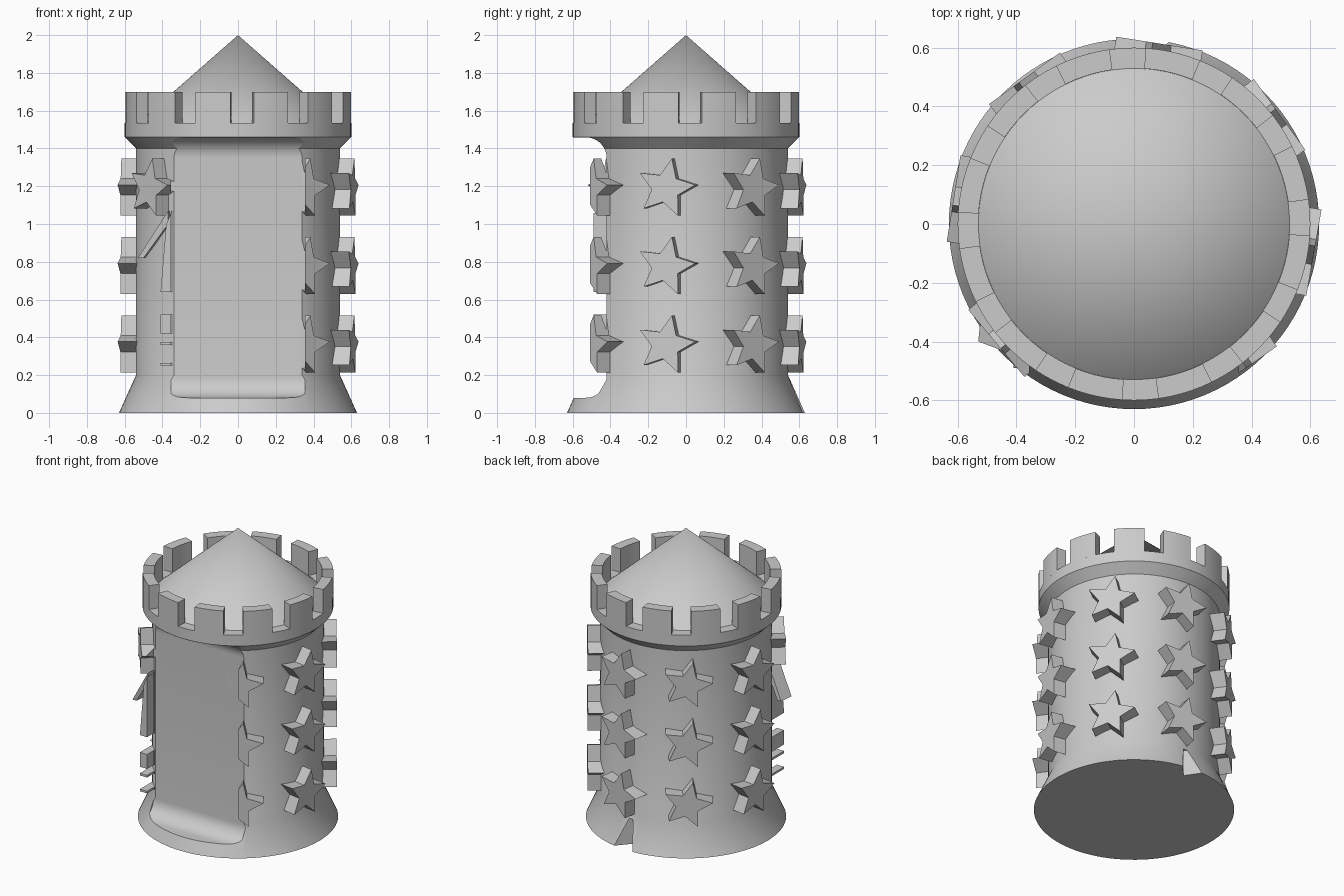
import bpy, bmesh
from math import sin, cos, pi, radians
from mathutils import Vector, Matrix

cube = bpy.data.objects.get("Cube")
if cube:
    bpy.data.objects.remove(cube, do_unlink=True)

stone = bpy.data.materials.new("grey_stone")
stone.use_nodes = True
grey = (0.6, 0.6, 0.6, 1)
stone.diffuse_color = grey
for node in stone.node_tree.nodes:
    if node.type == 'BSDF_PRINCIPLED':
        node.inputs["Base Color"].default_value = grey


def finish(name, bm):
    bmesh.ops.recalc_face_normals(bm, faces=bm.faces)
    mesh = bpy.data.meshes.new(name)
    bm.to_mesh(mesh)
    bm.free()
    obj = bpy.data.objects.new(name, mesh)
    bpy.context.collection.objects.link(obj)
    mesh.materials.append(stone)
    return obj


def prism(bm, points, offset):
    """Extrude a flat outline by an offset; returns the two caps."""
    base = [bm.verts.new(p) for p in points]
    top = [bm.verts.new(Vector(p) + Vector(offset)) for p in points]
    caps = [bm.faces.new(base), bm.faces.new(top[::-1])]
    n = len(base)
    for i in range(n):
        j = (i + 1) % n
        bm.faces.new((base[i], top[i], top[j], base[j]))
    return caps


def lathe(name, profile, steps=96):
    bm = bmesh.new()
    verts = [bm.verts.new((r, 0, z)) for r, z in profile]
    edges = [bm.edges.new(pair) for pair in zip(verts, verts[1:])]
    bmesh.ops.spin(bm, geom=verts + edges, cent=(0, 0, 0), axis=(0, 0, 1),
                   angle=2 * pi, steps=steps)
    bmesh.ops.remove_doubles(bm, verts=bm.verts, dist=0.0005)
    return finish(name, bm)


def cut(obj, cutter):
    mod = obj.modifiers.new("cut", 'BOOLEAN')
    mod.operation = 'DIFFERENCE'
    mod.solver = 'EXACT'
    mod.object = cutter
    bpy.context.view_layer.objects.active = obj
    bpy.ops.object.modifier_apply(modifier=mod.name)


def smooth(obj):
    bpy.ops.object.select_all(action='DESELECT')
    obj.select_set(True)
    bpy.context.view_layer.objects.active = obj
    bpy.ops.object.shade_smooth_by_angle(angle=radians(25))


# Tower wall with flared foot and corbelled crown
tower = lathe("tower_wall", [(0, 0), (0.63, 0), (0.54, 0.2), (0.54, 1.4),
                             (0.6, 1.46), (0.6, 1.535), (0, 1.535)])
roof = lathe("conical_roof", [(0, 1.53), (0.535, 1.53), (0, 2)])

# Battlements: twelve arc blocks
bm = bmesh.new()
for k in range(12):
    start = radians(-82 + 30 * k)
    arc = [start + radians(18.2) * i / 5 for i in range(6)]
    outline = [(0.6 * cos(a), 0.6 * sin(a), 1.53) for a in arc]
    outline += [(0.53 * cos(a), 0.53 * sin(a), 1.53) for a in reversed(arc)]
    prism(bm, outline, (0, 0, 0.17))
battlements = finish("battlements", bm)

# Raised stars in three rows around the wall
ROWS = (0.36, 0.775, 1.19)


def add_star(bm, azimuth, z):
    a = radians(azimuth)
    out = Vector((cos(a), sin(a), 0))
    side = Vector((-sin(a), cos(a), 0))
    outline = []
    for i in range(10):
        r = 0.16 if i % 2 == 0 else 0.075
        t = radians(78 + 36 * i)
        outline.append(out * 0.46 + side * r * cos(t) + Vector((0, 0, z + r * sin(t))))
    prism(bm, outline, out * 0.16)


bm = bmesh.new()
for azimuth in (-55, -10, 36, 81, 126, 171):
    for z in ROWS:
        add_star(bm, azimuth, z)
add_star(bm, 220, ROWS[2])
stars = finish("stars", bm)

# Broken star remnants beside the flat panel
bm = bmesh.new()
prism(bm, [(-0.41, -0.36, 0.64), (-0.35, -0.36, 0.64),
           (-0.35, -0.36, 1.07), (-0.38, -0.36, 1.0)], (0, -0.13, 0))
prism(bm, [(-0.52, -0.3, 0.82), (-0.49, -0.3, 0.82),
           (-0.36, -0.36, 1.0), (-0.36, -0.36, 1.07)], (-0.01, -0.1, 0))
for z, h in ((0.42, 0.1), (0.36, 0.015), (0.25, 0.015)):
    prism(bm, [(-0.41, -0.36, z), (-0.35, -0.36, z),
               (-0.35, -0.36, z + h), (-0.41, -0.36, z + h)], (0, -0.13, 0))
remnants = finish("star_remnants", bm)

# Rounded block that carves the flat front panel
bm = bmesh.new()
R, LOW, HIGH, BACK = 0.11, 0.08, 1.459, -0.42
quarter = [radians(9 * i) for i in range(11)]
outline = [(-0.355, -0.9, LOW)]
outline += [(-0.355, BACK - R + R * sin(t), LOW + R - R * cos(t)) for t in quarter]
outline += [(-0.355, BACK - R + R * cos(t), HIGH - R + R * sin(t)) for t in quarter]
outline += [(-0.355, -0.9, HIGH)]
caps = prism(bm, outline, (0.71, 0, 0))
rim = list({e for f in caps for e in f.edges})
bmesh.ops.bevel(bm, geom=rim, offset=0.04, segments=5, profile=0.5, affect='EDGES')
panel_cutter = finish("panel_cutter", bm)

# Wedge that notches the back of the foot
bm = bmesh.new()
wedge = [(0.53, 86), (0.72, 97), (0.72, 75)]
prism(bm, [(r * cos(radians(a)), r * sin(radians(a)), -0.1) for r, a in wedge],
      (0, 0, 0.28))
notch_cutter = finish("notch_cutter", bm)

for part in (tower, stars, remnants):
    cut(part, panel_cutter)
cut(tower, notch_cutter)
for cutter in (panel_cutter, notch_cutter):
    bpy.data.objects.remove(cutter, do_unlink=True)

for part in (tower, roof, battlements):
    smooth(part)
